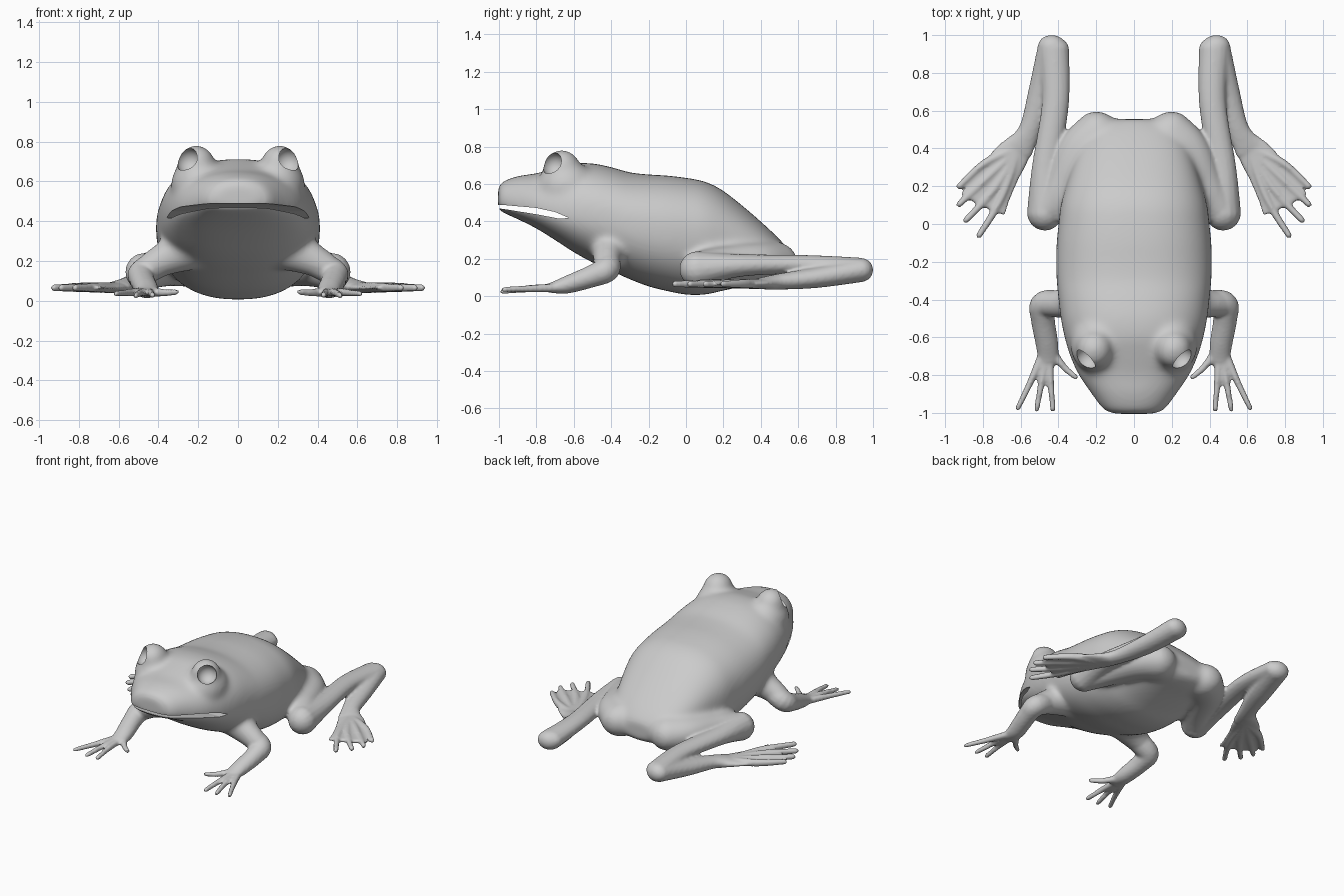
import bpy, bmesh, math
from mathutils import Vector, Matrix

if "Cube" in bpy.data.objects:
    bpy.data.objects.remove(bpy.data.objects["Cube"])


def smooth_path(pts, n):
    """Catmull-Rom through tuples of any length."""
    p = [pts[0]] + list(pts) + [pts[-1]]
    out = []
    for i in range(1, len(p) - 2):
        for k in range(n):
            t = k / n
            out.append(tuple(0.5 * (2 * b + (c - a) * t + (2 * a - 5 * b + 4 * c - d) * t * t
                                    + (3 * b - a - 3 * c + d) * t ** 3)
                             for a, b, c, d in zip(p[i - 1], p[i], p[i + 1], p[i + 2])))
    return out + [tuple(pts[-1])]


def loft(target, rings):
    loops = [[target.verts.new(v) for v in r] for r in rings]
    n = len(loops[0])
    faces = []
    for a, b in zip(loops, loops[1:]):
        for i in range(n):
            faces.append(target.faces.new((a[i], a[(i + 1) % n], b[(i + 1) % n], b[i])))
    faces += [target.faces.new(loops[0][::-1]), target.faces.new(loops[-1])]
    bmesh.ops.recalc_face_normals(target, faces=faces)


def limb(target, pts, side, n=6, segs=16):
    """Round-ended tube; points are x, y, z, half width, half height."""
    path = smooth_path([(x * side, y, z, w, h) for x, y, z, w, h in pts], n)
    cs = [Vector(q[:3]) for q in path]
    rings = []

    def ring(c, t, w, h):
        u = t.cross(Vector((0, 0, 1))).normalized()
        v = u.cross(t)
        rings.append([c + u * w * math.cos(a) + v * h * math.sin(a)
                      for a in (2 * math.pi * k / segs for k in range(segs))])
    last = len(cs) - 1
    caps = (0.2, 0.5, 0.8, 1.1, 1.4)
    for i, c in enumerate(cs):
        t = (cs[min(i + 1, last)] - cs[max(i - 1, 0)]).normalized()
        w, h = path[i][3:]
        if i == 0:
            for a in reversed(caps):
                ring(c - t * min(w, h) * math.sin(a), t, w * math.cos(a), h * math.cos(a))
        ring(c, t, w, h)
        if i == last:
            for a in caps:
                ring(c + t * min(w, h) * math.sin(a), t, w * math.cos(a), h * math.cos(a))
    loft(target, rings)


def ball(target, loc, r, sy=1.0):
    bmesh.ops.create_uvsphere(target, u_segments=32, v_segments=20, radius=r,
                              matrix=Matrix.Translation(loc) @ Matrix.Diagonal((1, sy, 1, 1)))


def make_object(name, mesh_bm):
    me = bpy.data.meshes.new(name)
    mesh_bm.to_mesh(me)
    mesh_bm.free()
    ob = bpy.data.objects.new(name, me)
    bpy.context.collection.objects.link(ob)
    return ob


def fuse(ob, voxel, iterations, cutter=None):
    """Remesh overlapping parts into one skin, soften it, optionally cut it."""
    m = ob.modifiers.new("fuse", 'REMESH')
    m.mode = 'VOXEL'
    m.voxel_size = voxel
    m = ob.modifiers.new("soften", 'SMOOTH')
    m.factor = .5
    m.iterations = iterations
    if cutter:
        m = ob.modifiers.new("cut", 'BOOLEAN')
        m.operation = 'DIFFERENCE'
        m.solver = 'EXACT'
        m.object = cutter
    bpy.context.view_layer.update()
    dg = bpy.context.evaluated_depsgraph_get()
    baked = bpy.data.meshes.new_from_object(ob.evaluated_get(dg))
    ob.modifiers.clear()
    ob.data = baked


# head and trunk: y, half width, top, widest height, bottom
trunk = bmesh.new()
sections = [
    (-1.005, .10, .575, .51, .465), (-.985, .16, .61, .495, .45), (-.9, .225, .642, .48, .412),
    (-.8, .293, .657, .465, .362), (-.7, .338, .685, .45, .30), (-.6, .368, .71, .44, .235),
    (-.5, .388, .71, .43, .18), (-.4, .40, .69, .41, .135), (-.3, .41, .662, .385, .09),
    (-.2, .413, .651, .365, .052), (-.1, .41, .645, .35, .027), (0, .40, .633, .34, .008),
    (.1, .388, .613, .325, .008), (.2, .36, .563, .30, .03), (.35, .31, .443, .25, .06),
    (.48, .25, .325, .20, .08), (.535, .17, .265, .175, .10), (.555, .10, .235, .175, .12)]
rings = []
for y, w, top, mid, bot in smooth_path(sections, 4):
    r = []
    for k in range(48):
        a = 2 * math.pi * k / 48
        c, s = math.cos(a), math.sin(a)
        e = 2 / 2.3
        half = top - mid if s > 0 else mid - bot
        r.append((w * math.copysign(abs(c) ** e, c), y,
                  mid + half * math.copysign(abs(s) ** e, s)))
    rings.append(r)
loft(trunk, rings)

# eye bulges on brow mounds, thighs and upper arms melt softly into the trunk
for s in (1, -1):
    ball(trunk, (.21 * s, -.665, .688), .095, 1.05)
    ball(trunk, (.195 * s, -.64, .585), .142, 1.1)
    limb(trunk, [(.185, .475, .178, .132, .115), (.29, .38, .18, .122, .11),
                 (.38, .2, .168, .105, .10), (.46, .07, .147, .095, .095)], s)
    limb(trunk, [(.24, -.40, .27, .11, .12), (.38, -.42, .205, .08, .085),
                 (.46, -.425, .16, .07, .07)], s)
body = make_object("frog_trunk", trunk)
fuse(body, .015, 18)

bm = bmesh.new()
bm.from_mesh(body.data)
bpy.data.objects.remove(body)

for s in (1, -1):
    # forearm and fingers
    limb(bm, [(.36, -.425, .205, .068, .07), (.475, -.425, .145, .072, .07),
              (.483, -.50, .108, .064, .06), (.46, -.64, .06, .06, .047),
              (.455, -.72, .045, .054, .028)], s)
    for x, y, z in ((.31, -.81, .045), (.43, -.98, .028), (.515, -.98, .025), (.615, -.975, .035)):
        limb(bm, [(.455 + (x - .455) * .15, -.68, .045, .026, .024),
                  (.455 + (x - .455) * .6, -.71 + (y + .71) * .5, .04, .018, .02),
                  (x, y, z, .015, .015)], s, segs=12)
    # shin
    limb(bm, [(.472, .06, .145, .095, .096), (.465, .3, .165, .076, .06),
              (.415, .65, .168, .072, .052), (.425, .925, .145, .082, .062)], s)
    # ankle and webbed foot
    limb(bm, [(.43, .935, .14, .08, .065), (.485, .7, .10, .075, .056),
              (.55, .5, .078, .06, .043), (.61, .40, .068, .08, .03)], s)
    limb(bm, [(.575, .46, .068, .055, .035), (.64, .37, .066, .09, .025),
              (.70, .285, .065, .105, .02), (.765, .175, .065, .125, .015),
              (.80, .105, .065, .14, .013)], s, segs=32)
    # toes
    for (mx, my), (x, y) in (((.785, .325), (.925, .20)), ((.765, .255), (.925, .105)),
                             ((.735, .19), (.89, .02)), ((.70, .14), (.82, -.06))):
        limb(bm, [(.61, .40, .066, .025, .028), (mx, my, .067, .022, .026),
                  (x, y, .065, .017, .018)], s, segs=12)
frog = make_object("frog_body", bm)

# cutter for mouth slit and eye sockets
cut = bmesh.new()
slit = [(-1.1, .492), (-.98, .488), (-.8, .472), (-.7, .45), (-.625, .418),
        (-.68, .415), (-.8, .438), (-.98, .467), (-1.1, .476)]
loft(cut, [[(x, y, z) for y, z in slit] for x in (-.6, .6)])
for s in (1, -1):
    ball(cut, (.248 * s, -.708, .703), .064)
cutter = make_object("mouth_and_eye_cutter", cut)
cutter.hide_render = True

fuse(frog, .01, 4, cutter)
bpy.data.objects.remove(cutter)
bpy.ops.object.select_all(action='DESELECT')
frog.select_set(True)
bpy.context.view_layer.objects.active = frog
bpy.ops.object.shade_smooth_by_angle(angle=math.radians(50))
